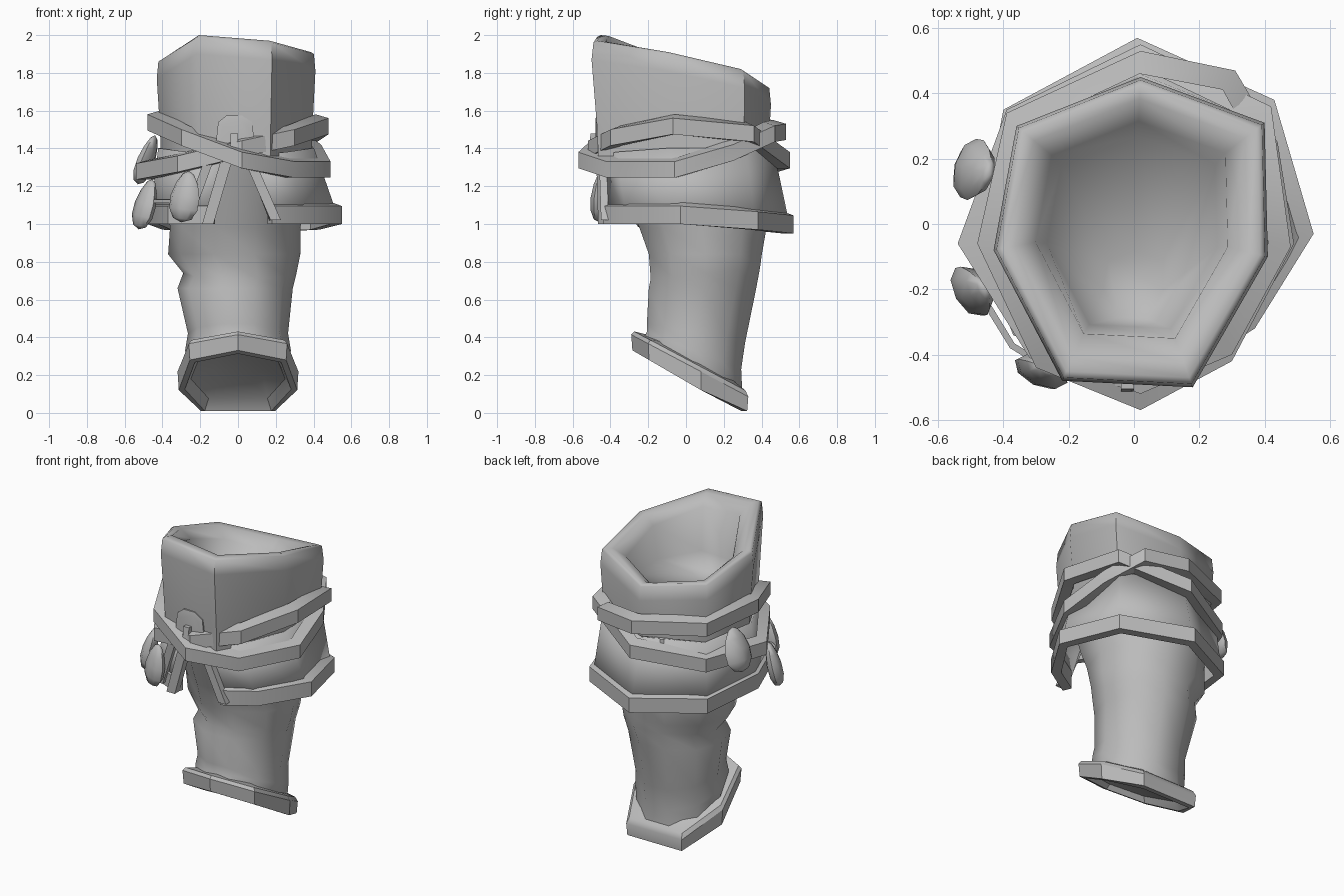
import bpy, bmesh, math
from mathutils import Vector, Matrix

if "Cube" in bpy.data.objects:
    bpy.data.objects.remove(bpy.data.objects["Cube"])

grey = bpy.data.materials.new("plain grey")
grey.diffuse_color = (0.5, 0.5, 0.5, 1)
grey.use_nodes = True
grey.node_tree.nodes["Principled BSDF"].inputs["Base Color"].default_value = grey.diffuse_color


def finish(name, bm, angle):
    """Turn a bmesh into an object with sharp edges above the angle."""
    bmesh.ops.recalc_face_normals(bm, faces=bm.faces)
    mesh = bpy.data.meshes.new(name)
    bm.to_mesh(mesh)
    bm.free()
    mesh.materials.append(grey)
    mesh.shade_smooth()
    mesh.set_sharp_from_angle(angle=math.radians(angle))
    ob = bpy.data.objects.new(name, mesh)
    bpy.context.collection.objects.link(ob)
    return ob


def loft(name, rings, angle, caps=(False, False), closed=True):
    """Skin a list of point rings."""
    bm = bmesh.new()
    rows = [[bm.verts.new(p) for p in r] for r in rings]
    n = len(rows[0])
    for a, b in zip(rows, rows[1:]):
        for i in range(n if closed else n - 1):
            j = (i + 1) % n
            bm.faces.new((a[i], a[j], b[j], b[i]))
    for cap, row in zip(caps, (rows[0], rows[-1])):
        if cap:
            bm.faces.new(row)
    return finish(name, bm, angle)


def strap(name, pts, width, thick, closed=True, angle=35):
    """Sweep a box section with a sloped top along outer centre points."""
    bm = bmesh.new()
    rows = []
    for p in pts:
        p = Vector(p)
        out = Vector((p.x, p.y, 0)).normalized() * thick
        up = Vector((0, 0, width / 2))
        rows.append([bm.verts.new(q) for q in
                     (p - up, p + up * 0.9, p - out + up * 1.35, p - out - up)])
    n = len(rows)
    for i in range(n if closed else n - 1):
        a, b = rows[i], rows[(i + 1) % n]
        for k in range(4):
            m = (k + 1) % 4
            bm.faces.new((a[k], a[m], b[m], b[k]))
    if not closed:
        bm.faces.new(rows[0])
        bm.faces.new(rows[-1])
    return finish(name, bm, angle)


# Upper shaft: seven-sided tube with a slanted, hollow mouth
HEPT = [(.02, .45), (.40, .31), (.41, -.1), (.18, -.5),
        (-.22, -.48), (-.43, -.08), (-.36, .30)]
MOUTH_Z = [1.73, 1.82, 1.91, 1.97, 2.0, 1.87, 1.78]


def shaft_ring(s, z=None, dz=0, cx=0, cy=0):
    return [(cx + x * s, cy + y * s, (mz + dz) if z is None else z)
            for (x, y), mz in zip(HEPT, MOUTH_Z)]


loft("upper_shaft", [
    shaft_ring(.95, 1.36, cy=.01),
    shaft_ring(.96, 1.5, cy=.01),
    shaft_ring(1, dz=-.1),
    shaft_ring(.98, dz=-.01),
    shaft_ring(.94),
    shaft_ring(.85, dz=-.005),
    shaft_ring(.70, dz=-.06),
    shaft_ring(.62, z=1.64, cy=-.01),
    shaft_ring(.22, z=1.54, cy=-.18)], 62, (False, True))


# Lower leg: rounder tube with a fold in front
def leg_ring(z, x0, x1, y0, y1, slope=0, n=10):
    pts = []
    cx, cy = (x0 + x1) / 2, (y0 + y1) / 2
    for i in range(n):
        a = 2 * math.pi * i / n
        y = cy + (y1 - y0) / 2 * math.sin(a) * 1.04
        pts.append((cx + (x1 - x0) / 2 * math.cos(a), y, z + slope * (y - cy)))
    return pts


loft("lower_leg", [
    leg_ring(1.40, -.37, .37, -.40, .42),
    leg_ring(1.10, -.37, .35, -.30, .44),
    leg_ring(.98, -.36, .33, -.25, .43),
    leg_ring(.84, -.37, .33, -.20, .405),
    leg_ring(.74, -.29, .31, -.19, .395, .1),
    leg_ring(.66, -.32, .29, -.20, .375),
    leg_ring(.42, -.265, .265, -.21, .315, -.2),
    leg_ring(.33, -.28, .28, -.21, .295, -.4),
    leg_ring(.26, -.27, .27, -.23, .30, -.5)], 55, (True, True))

# Ankle band with a recessed opening under it
SOLE = [(.2, .33), (.32, .08), (.26, -.2), (0, -.29),
        (-.26, -.2), (-.32, .08), (-.2, .33)]


def sole_ring(s, dz, slope=-.53):
    return [(x * s, .02 + (y - .02) * s,
             max(.01, .215 + dz + slope * (y - .02) * s)) for x, y in SOLE]


loft("ankle_band", [sole_ring(.72, .08), sole_ring(.95, .06), sole_ring(1, .035),
                    sole_ring(.98, -.06, -.58), sole_ring(.88, -.06, -.58),
                    sole_ring(.78, -.01), sole_ring(.4, .025)], 30, (False, True))

# Skirt split at the front, with a hem and edge trims
HEM = [(.18, -.44, 1.05), (.37, -.32, 1.05), (.55, -.03, 1.05), (.43, .38, 1.02),
       (.01, .57, 1.0), (-.40, .35, 1.02), (-.48, -.06, 1.05),
       (-.37, -.34, 1.05), (-.14, -.45, 1.05)]
TOP = [(.04, -.44, 1.36), (.25, -.36, 1.38), (.39, -.08, 1.4), (.37, .31, 1.4),
       (.01, .45, 1.4), (-.35, .30, 1.4), (-.41, -.06, 1.4),
       (-.26, -.37, 1.38), (-.05, -.44, 1.36)]
low = [(x * .95, y * .95, z - .03) for x, y, z in HEM]
skirt = loft("skirt", [TOP, low], 50, closed=False)
mod = skirt.modifiers.new("thickness", "SOLIDIFY")
mod.thickness = .025
mod.offset = 0
strap("skirt_hem", HEM, .10, .06, closed=False)


def bar(name, a, b, width, depth):
    """Flat bar between two points, facing forward."""
    rings = [[(p[0] + sx * width / 2, p[1] + sy * depth / 2, p[2])
              for sx, sy in ((-1, -1), (1, -1), (1, 1), (-1, 1))] for p in (a, b)]
    return loft(name, rings, 30, (True, True))


bar("right_edge_trim", (.06, -.44, 1.34), (.20, -.43, 1.02), .055, .04)
bar("left_edge_trim", (-.06, -.45, 1.34), (-.16, -.44, 1.0), .06, .05)
bar("left_inner_trim", (-.16, -.43, 1.32), (-.27, -.40, 1.02), .05, .05)

# Two crossing belts, the falling one outermost in front
strap("falling_belt", [
    (.02, -.57, 1.34), (.30, -.42, 1.29), (.49, -.06, 1.29), (.44, .25, 1.38),
    (.31, .47, 1.48), (.02, .53, 1.49), (-.39, .34, 1.51), (-.48, -.06, 1.54),
    (-.30, -.44, 1.46)], .09, .07)
strap("rising_belt", [
    (.02, -.52, 1.40), (.30, -.40, 1.46), (.48, -.07, 1.52), (.42, .36, 1.48),
    (.02, .55, 1.34), (-.39, .35, 1.28), (-.54, -.06, 1.28),
    (-.32, -.41, 1.32)], .09, .07)

# Arched tab and knot behind the belts
arch = [(-.12, 1.40), (.09, 1.40), (.075, 1.54), (.02, 1.575), (-.06, 1.575), (-.105, 1.54)]
loft("arched_tab", [[(x, -.43, z) for x, z in arch],
                    [(x, -.475, z) for x, z in arch],
                    [(-.015 + (x + .015) * .75, -.48, 1.4 + (z - 1.4) * .85)
                     for x, z in arch]], 30, (True, True))
bar("tab_knot", (-.02, -.49, 1.39), (-.02, -.48, 1.48), .04, .05)


# Hanging leaf-shaped charms, narrower at the top
def charm(name, loc, facing, lean, tilt, size=(.085, .045, .138)):
    bm = bmesh.new()
    bmesh.ops.create_uvsphere(bm, u_segments=8, v_segments=6, radius=1)
    for v in bm.verts:
        taper = 1 - .25 * v.co.z
        v.co = Vector((v.co.x * size[0] * taper, v.co.y * size[1] * taper,
                       v.co.z * size[2]))
    bm.transform(Matrix.Translation(loc) @ Matrix.Rotation(facing, 4, 'Z')
                 @ Matrix.Rotation(tilt, 4, 'X') @ Matrix.Rotation(lean, 4, 'Y'))
    return finish(name, bm, 50)


charm("front_charm", (-.28, -.45, 1.145), math.radians(-25), .12, -.1)
charm("side_charm", (-.49, -.205, 1.105), math.radians(-60), .1, -.25)
charm("rear_charm", (-.485, .165, 1.34), math.radians(-105), 0, -.35, (.095, .045, .138))

# Cord between charms
strap("charm_cord", [(-.25, -.46, 1.12), (-.38, -.38, 1.12), (-.46, -.25, 1.12)],
      .02, .02, closed=False)
